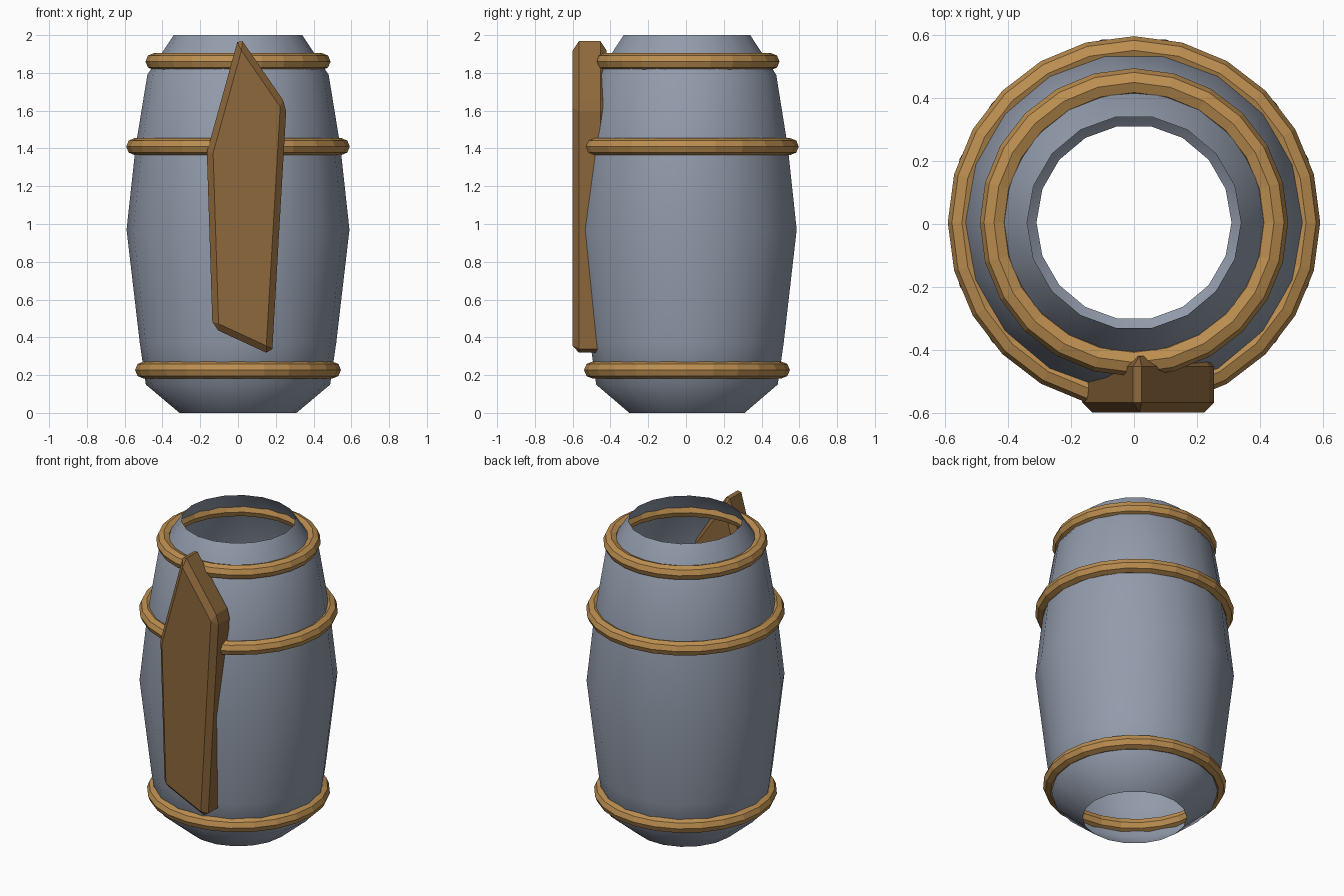
import bpy, bmesh
from math import pi, cos, sin, radians

cube = bpy.data.objects.get("Cube")
if cube:
    bpy.data.objects.remove(cube, do_unlink=True)

CENTRE_Y = 0.005


def material(name, rgb):
    m = bpy.data.materials.new(name)
    m.use_nodes = True
    m.diffuse_color = (*rgb, 1)
    m.node_tree.nodes["Principled BSDF"].inputs["Base Color"].default_value = (*rgb, 1)
    return m


steel = material("blue grey", (0.29, 0.33, 0.41))
tan = material("tan wood", (0.50, 0.27, 0.08))
brown = material("brown wood", (0.27, 0.14, 0.045))


def add_object(name, bm, mat):
    mesh = bpy.data.meshes.new(name)
    bm.to_mesh(mesh)
    bm.free()
    mesh.materials.append(mat)
    obj = bpy.data.objects.new(name, mesh)
    bpy.context.collection.objects.link(obj)
    return obj


def lathe(bm, profile, sides, closed=False):
    """Sweep (radius, height) points around the vertical axis."""
    rows = [[bm.verts.new((r * cos(2 * pi * i / sides), r * sin(2 * pi * i / sides), z))
             for i in range(sides)] for r, z in profile]
    pairs = list(zip(rows, rows[1:]))
    if closed:
        pairs.append((rows[-1], rows[0]))
    for low, high in pairs:
        for i in range(sides):
            j = (i + 1) % sides
            bm.faces.new((low[i], low[j], high[j], high[i]))


# Open-ended barrel shell
bm = bmesh.new()
lathe(bm, [(0.31, 0), (0.488, 0.15), (0.52, 0.37), (0.59, 0.97),
           (0.542, 1.41), (0.48, 1.79), (0.34, 2)], 18)
barrel = add_object("barrel_shell", bm, steel)
barrel.location.y = CENTRE_Y
bpy.context.view_layer.objects.active = barrel
barrel.select_set(True)
bpy.ops.object.shade_smooth_by_angle(angle=radians(60))

# Three faceted hoops
TUBE = 0.045
for name, radius, height in (("bottom_hoop", 0.50, 0.227),
                             ("middle_hoop", 0.547, 1.41),
                             ("top_hoop", 0.445, 1.86)):
    bm = bmesh.new()
    section = [(radius + TUBE * cos(k * pi / 4), height + TUBE * sin(k * pi / 4))
               for k in range(8)]
    lathe(bm, section, 24, closed=True)
    add_object(name, bm, tan).location.y = CENTRE_Y

# Chamfered plank on the front
bm = bmesh.new()
outline = [(0.18, 0.305), (0.257, 1.63), (0.005, 1.995), (-0.165, 1.38), (-0.135, 0.45)]
face = bm.faces.new([bm.verts.new((x, -0.6, z)) for x, z in outline])
back = bmesh.ops.extrude_face_region(bm, geom=[face])
bmesh.ops.translate(bm, vec=(0, 0.18, 0),
                    verts=[g for g in back["geom"] if isinstance(g, bmesh.types.BMVert)])
bmesh.ops.recalc_face_normals(bm, faces=bm.faces)
plank = add_object("front_plank", bm, brown)
bevel = plank.modifiers.new("chamfer", "BEVEL")
bevel.width = 0.033
bevel.segments = 1
